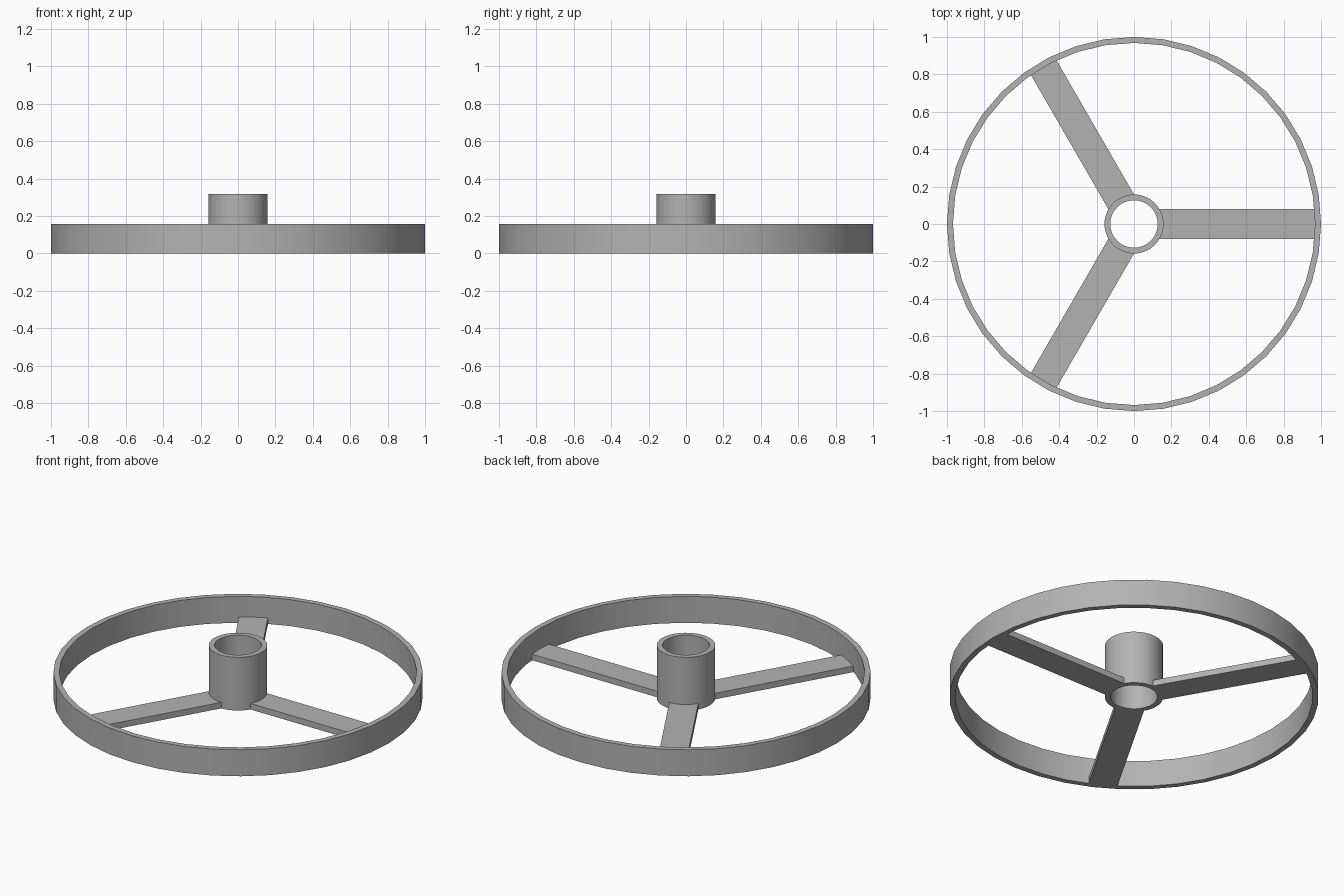
import bpy, bmesh, math
from mathutils import Matrix

cube = bpy.data.objects.get("Cube")
if cube:
    bpy.data.objects.remove(cube, do_unlink=True)

# Single grey material
GREY = (0.45, 0.45, 0.45, 1)
grey = bpy.data.materials.new("plain_grey")
grey.use_nodes = True
grey.diffuse_color = GREY
grey.node_tree.nodes["Principled BSDF"].inputs["Base Color"].default_value = GREY

RIM_OUT, RIM_IN, RIM_H = 1.0, 0.968, 0.158
HUB_OUT, HUB_IN, HUB_H = 0.158, 0.127, 0.318
SPOKE_W, SPOKE_H = 0.158, 0.036


def add_object(name, bm):
    bmesh.ops.recalc_face_normals(bm, faces=bm.faces)
    mesh = bpy.data.meshes.new(name)
    bm.to_mesh(mesh)
    bm.free()
    mesh.materials.append(grey)
    obj = bpy.data.objects.new(name, mesh)
    bpy.context.collection.objects.link(obj)
    return obj


def tube(name, outer, inner, height, sides=40):
    """Spin a rectangular wall section around z."""
    bm = bmesh.new()
    section = [(inner, 0), (outer, 0), (outer, height), (inner, height)]
    verts = [bm.verts.new((r, 0, z)) for r, z in section]
    edges = [bm.edges.new((verts[i], verts[i - 1])) for i in range(4)]
    bmesh.ops.spin(bm, geom=verts + edges, axis=(0, 0, 1), cent=(0, 0, 0),
                   angle=math.tau, steps=sides, use_merge=True)
    bmesh.ops.remove_doubles(bm, verts=bm.verts, dist=0.0001)
    obj = add_object(name, bm)
    bpy.ops.object.select_all(action="DESELECT")
    obj.select_set(True)
    bpy.context.view_layer.objects.active = obj
    bpy.ops.object.shade_smooth_by_angle(angle=math.radians(30))


def spoke(name, angle):
    """Flat bar from inside the hub wall to inside the rim wall."""
    start, end = (HUB_IN + HUB_OUT) / 2, 0.974
    bm = bmesh.new()
    bmesh.ops.create_cube(bm, size=1)
    bmesh.ops.scale(bm, vec=(end - start, SPOKE_W, SPOKE_H), verts=bm.verts)
    bmesh.ops.translate(bm, vec=((start + end) / 2, 0, SPOKE_H / 2), verts=bm.verts)
    # Keep the inner corners touching the round hub
    for v in bm.verts:
        if v.co.x < 0.5:
            v.co.x = 0.118
    # Subdivide the inner end so it follows the hub without entering its bore
    ends = [e for e in bm.edges
            if all(v.co.x < 0.5 for v in e.verts)
            and abs(e.verts[0].co.y - e.verts[1].co.y) > 0.1]
    bmesh.ops.subdivide_edges(bm, edges=ends, cuts=7, use_grid_fill=True)
    for v in bm.verts:
        if v.co.x < 0.5:
            v.co.x = math.sqrt(0.142 ** 2 - v.co.y ** 2)
    bmesh.ops.rotate(bm, verts=bm.verts, cent=(0, 0, 0),
                     matrix=Matrix.Rotation(angle, 3, "Z"))
    add_object(name, bm)


# Outer ring, raised hub sleeve and three spokes
tube("rim", RIM_OUT, RIM_IN, RIM_H)
tube("hub", HUB_OUT, HUB_IN, HUB_H)
for i in range(3):
    spoke(f"spoke_{i + 1}", i * math.tau / 3)
